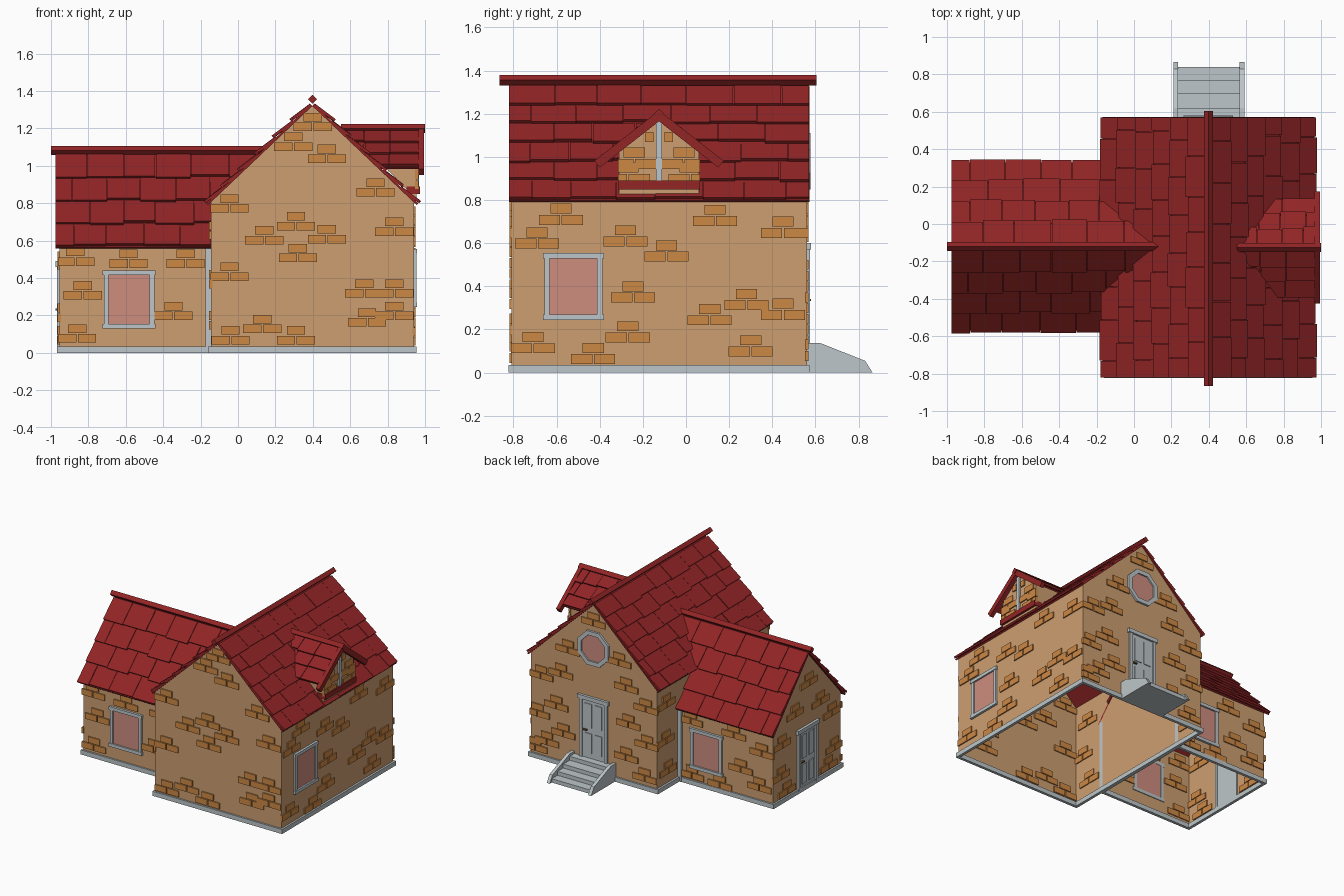
import bpy, bmesh, math, random
from mathutils import Matrix, Vector

if "Cube" in bpy.data.objects:
    bpy.data.objects.remove(bpy.data.objects["Cube"])

random.seed(4)


def mat(name, r, g, b):
    m = bpy.data.materials.new(name)
    m.diffuse_color = (r, g, b, 1)
    m.use_nodes = True
    m.node_tree.nodes["Principled BSDF"].inputs["Base Color"].default_value = m.diffuse_color
    return m


WALL = mat("plaster", 0.61, 0.345, 0.165)
BRICK = mat("brick orange", 0.61, 0.25, 0.06)
RED = mat("roof red", 0.287, 0.018, 0.019)
GREY = mat("stone grey", 0.51, 0.565, 0.585)
GLASS = mat("pink glass", 0.62, 0.27, 0.212)
BRASS = mat("dark brass", 0.16, 0.09, 0.03)


def finish(name, bm, material, recalc=True):
    if recalc:
        bmesh.ops.recalc_face_normals(bm, faces=bm.faces[:])
    me = bpy.data.meshes.new(name)
    bm.to_mesh(me)
    bm.free()
    me.materials.append(material)
    ob = bpy.data.objects.new(name, me)
    bpy.context.collection.objects.link(ob)


def frame(u, v, n, origin):
    m = Matrix((u, v, n)).transposed().to_4x4()
    m.translation = Vector(origin)
    return m


def add_box(bm, lo, hi, M=Matrix()):
    lo, hi = Vector(lo), Vector(hi)
    S = Matrix.Diagonal((*(hi - lo), 1))
    bmesh.ops.create_cube(bm, size=1, matrix=M @ Matrix.Translation((lo + hi) / 2) @ S)


def boxes(name, items, material, M=Matrix()):
    bm = bmesh.new()
    for lo, hi in items:
        add_box(bm, lo, hi, M)
    finish(name, bm, material)


def polys(name, faces, material, recalc=True):
    bm = bmesh.new()
    for f in faces:
        bm.faces.new([bm.verts.new(p) for p in f])
    bmesh.ops.remove_doubles(bm, verts=bm.verts[:], dist=1e-5)
    finish(name, bm, material, recalc)


# Wall frames: local (u along wall, height, outward)
X, Y, Z = Vector((1, 0, 0)), Vector((0, 1, 0)), Vector((0, 0, 1))
CX, X0, X1, Y0, Y1 = 0.3975, -0.145, 0.94, -0.81, 0.56      # main block
WX, CY, WH = -0.955, -0.12, 0.415                           # wing
DY, DX, DH = -0.125, 0.955, 0.185                           # dormer
FRONT, BACK = frame(X, Z, -Y, (0, Y0, 0)), frame(X, Z, Y, (0, Y1, 0))
RIGHT, LEFT = frame(Y, Z, X, (X1, 0, 0)), frame(Y, Z, -X, (X0, 0, 0))
WFRONT, WBACK = frame(X, Z, -Y, (0, CY - WH, 0)), frame(X, Z, Y, (0, CY + WH, 0))
WLEFT, DFRONT = frame(Y, Z, -X, (WX, 0, 0)), frame(Y, Z, X, (DX, 0, 0))


# Wall shells, open at the bottom
def shell(name, M, c, h, eave, apex, depth):
    prof = [(c - h, 0), (c - h, eave), (c, apex), (c + h, eave), (c + h, 0)]
    a = [M @ Vector((u, z, 0)) for u, z in prof]
    b = [M @ Vector((u, z, -depth)) for u, z in prof]
    polys(name, [a, b[::-1], [a[0], b[0], b[1], a[1]], [a[3], b[3], b[4], a[4]]], WALL)


shell("main_walls", FRONT, CX, (X1 - X0) / 2, 0.805, 1.32, Y1 - Y0)
shell("wing_walls", WLEFT, CY, WH, 0.585, 1.05, X0 - WX)
dl, dr = DY - DH, DY + DH
polys("dormer_walls", [[(DX, dl, .82), (DX, dr, .82), (DX, dr, 1.03), (DX, DY, 1.175), (DX, dl, 1.03)]]
      + [[(DX, y, .82), (DX, y, 1.03), (.75, y, 1.03)] for y in (dl, dr)], WALL)


# Plinth
def ring(x0, x1, y0, y1, t=0.022):
    return [((x0, y0, 0), (x1, y0 + t, .035)), ((x0, y1 - t, 0), (x1, y1, .035)),
            ((x0, y0, 0), (x0 + t, y1, .035)), ((x1 - t, y0, 0), (x1, y1, .035))]


boxes("main_plinth", ring(X0 - .015, X1 + .015, Y0 - .013, Y1 + .013), GREY)
boxes("wing_plinth", ring(WX - .013, X0, CY - WH - .013, CY + WH + .013), GREY)
# Posts where the wing meets the main block
boxes("joint_posts", [((-.175, y - .016, 0), (-.144, y + .016, .57))
                      for y in (CY - WH, CY + WH)], GREY)


# Brick clusters: one brick above two
def bricks(name, M, u0, u1, spots):
    items = []
    for u, z in spots:
        for du, dz in ((0, 0), (-.053, -.052), (.053, -.052)):
            a, b = max(u + du - .049, u0), min(u + du + .049, u1)
            if b - a > .02:
                items.append(((a, z + dz - .023, -.008), (b, z + dz + .023, .009)))
    boxes(name, items, BRICK, M)


bricks("front_bricks", FRONT, X0 - .008, X1 + .008, [
    (.4, 1.26), (.295, 1.155), (.475, 1.09), (-.045, .825), (.735, .91), (.835, .7), (.31, .73), (.14, .655),
    (.475, .66), (.32, .56), (-.045, .46), (.675, .37), (.835, .37), (.69, .215), (.835, .25), (.13, .18),
    (-.04, .12), (.31, .12)])
bricks("right_bricks", RIGHT, Y0 - .008, Y1 + .008, [
    (-.58, .76), (.135, .755), (.45, .7), (-.69, .65), (-.28, .66), (-.09, .59), (-.245, .4), (.28, .365),
    (.11, .295), (.45, .32), (-.27, .215), (-.71, .165), (-.43, .115), (.3, .15)])
bricks("back_bricks", BACK, X0 - .008, X1 + .008, [
    (.85, .7), (.68, .76), (.88, .4), (.72, .5), (.8, .2), (.66, .3), (.12, .8), (-.05, .68), (.1, .52),
    (-.06, .4), (.12, .26), (-.04, .14), (.4, 1.23), (.62, .96), (.18, .98), (.9, .13)])
bricks("left_bricks", LEFT, Y0 - .008, Y1 + .008, [
    (-.68, .68), (-.73, .42), (-.66, .2), (.45, .7), (.46, .42), (.43, .18)])
bricks("wing_front_bricks", WFRONT, WX - .008, -.175, [
    (-.83, .36), (-.86, .13), (-.345, .25), (-.585, .53), (-.28, .53), (-.87, .54)])
bricks("wing_back_bricks", WBACK, WX - .008, -.175, [
    (-.25, .54), (-.62, .53), (-.86, .45), (-.68, .28), (-.84, .18), (-.5, .11), (-.26, .12)])
bricks("wing_left_bricks", WLEFT, CY - WH - .008, CY + WH + .008, [
    (-.42, .52), (.19, .5), (-.14, .86), (-.28, .66), (.03, .68), (-.45, .24), (.2, .26), (-.38, .12), (.13, .12)])
bricks("dormer_bricks", DFRONT, dl - .006, dr + .006, [(-.24, 1.02), (-.01, 1.02), (-.27, .95), (.02, .95)])
boxes("dormer_upper_bricks", [((DY + s - .02, 1.07, -.008), (DY + s + .02, 1.115, .009))
                              for s in (-.045, .045)], BRICK, DFRONT)
boxes("dormer_post", [((DY - .014, .88, -.01), (DY + .014, 1.17, .014))], GREY, DFRONT)
boxes("dormer_sill", [((.9, dl - .005, .85), (.972, dr + .005, .89))], RED)


# Tiled roof slopes: local (u along ridge, v down slope, outward)
def slope_frames(ridge, out, c, apex, slope):
    a = math.atan(slope)
    for s in (-1, 1):
        d = out * (s * math.cos(a)) - Z * math.sin(a)
        n = out * (s * math.sin(a)) + Z * math.cos(a)
        yield s, frame(ridge, d, n, out * c + Z * apex), math.sin(a)


def roof(name, ridge, out, c, apex, slope, half, rows, tile_w, limits):
    length = half * math.hypot(1, slope)
    dv = length / rows
    for s, M, sin in slope_frames(ridge, out, c, apex, slope):
        bm = bmesh.new()
        for r in range(rows):
            v = r * dv
            u0, u1 = limits(apex + .035 - v * sin)
            add_box(bm, (u0, v, 0), (u1, v + dv, .012), M)
            shear = Matrix.Translation((0, v, 0))
            shear[2][1] = .015 / dv
            u = u0 + (tile_w * .5 if r % 2 else tile_w) * random.uniform(.9, 1.1)
            a = u0
            while a < u1 - .001:
                b = min(u, u1)
                if u1 - b < tile_w * .3:
                    b = u1
                drop = random.uniform(-.008, .012) if r < rows - 1 else random.uniform(-.008, .003)
                lift = random.uniform(0, .004)
                add_box(bm, (a, 0, lift), (b - .003, dv + drop, .015 + lift), M @ shear)
                a, u = b, b + tile_w * random.uniform(.88, 1.12)
        finish(f"{name}_{'minus' if s < 0 else 'plus'}_side", bm, RED)


def main_dist(z):           # horizontal distance of the main slope from its ridge
    return max(0, (1.345 - z) / .95)


roof("main_roof", Y, X, CX, 1.32, .95, .558, 6, .2, lambda z: (-.82, .573))
roof("wing_roof", X, Y, CY, 1.05, 1.12, .44, 4, .185,
     lambda z: (-.975, max(X0, CX - main_dist(z))))
roof("dormer_roof", X, Y, DY, 1.175, .78, .245, 3, .13,
     lambda z: (CX + main_dist(z), .968))
bm = bmesh.new()
for s, M, sin in slope_frames(X, Y, DY, 1.175, .78):
    add_box(bm, (.965, 0, -.008), (.995, .355, .032), M)
finish("dormer_verge_boards", bm, RED)


# Ridge caps
def cap(name, axis, start, end, c, z):
    mid, l, w = (start + end) / 2, end - start, .034
    pos = (c, mid, z) if axis == 'Y' else (mid, c, z)
    size = (w, l, w, 1) if axis == 'Y' else (l, w, w, 1)
    bm = bmesh.new()
    bmesh.ops.create_cube(bm, size=1, matrix=Matrix.Translation(pos)
                          @ Matrix.Rotation(math.pi / 4, 4, axis) @ Matrix.Diagonal(size))
    finish(name, bm, RED)


cap("main_ridge_cap", 'Y', -.865, .605, CX, 1.356)
cap("wing_ridge_cap", 'X', -1, .13, CY, 1.081)
cap("dormer_ridge_cap", 'X', .55, 1, DY, 1.199)


# Windows
def window(name, M, u, z, w=.135, h=.155, t=.025):
    boxes(name + "_glass", [((u - w + .01, z - h + .01, -.004), (u + w - .01, z + h - .01, .005))], GLASS, M)
    boxes(name + "_frame", [
        ((u - w, z - h, -.006), (u - w + t, z + h, .014)), ((u + w - t, z - h, -.006), (u + w, z + h, .014)),
        ((u - w - .007, z - h, -.006), (u + w + .007, z - h + t, .018)),
        ((u - w - .007, z + h - t, -.006), (u + w + .007, z + h, .018))], GREY, M)


window("wing_front_window", WFRONT, -.582, .285)
window("wing_back_window", WBACK, -.385, .285)
window("right_window", RIGHT, -.522, .4)


# Octagonal gable window
def oct_ring(r, n):
    return [BACK @ Vector((CX + r * math.cos(math.pi * (i + .5) / 4), .98 + r * math.sin(math.pi * (i + .5) / 4), n))
            for i in range(8)]


loops = [oct_ring(.142, -.006), oct_ring(.142, .016), oct_ring(.108, .016), oct_ring(.108, -.006)]
polys("round_window_frame", [[loops[k][i], loops[k][(i + 1) % 8], loops[(k + 1) % 4][(i + 1) % 8], loops[(k + 1) % 4][i]]
                             for k in range(4) for i in range(8)], GREY)
polys("round_window_glass", [oct_ring(.115, .005)[::-1]], GLASS, False)


# Panelled doors
def door(name, M, u, z0, z1, w=.12):
    h, t = z1 - z0, .025
    boxes(name + "_frame", [((u - w, z0, -.006), (u - w + t, z1, .014)), ((u + w - t, z0, -.006), (u + w, z1, .014)),
                            ((u - w - .012, z1 - .03, -.006), (u + w + .012, z1, .02))], GREY, M)
    boxes(name + "_leaf", [((u - w + .01, z0, -.004), (u + w - .01, z1 - .01, .005))], GREY, M)
    boxes(name + "_panels", [((u + s * .043 - .03, z0 + a * h, .004), (u + s * .043 + .03, z0 + b * h, .011))
                             for s in (-1, 1) for a, b in ((.08, .4), (.5, .88))], GREY, M)
    boxes(name + "_handle", [((u + .055, z0 + .44 * h, .004), (u + .09, z0 + .46 * h, .02))], BRASS, M)


door("back_door", BACK, CX, .12, .6)
door("wing_door", WLEFT, CY, .02, .49)

# Back steps with sloped cheeks
boxes("back_steps", [((.23, Y1, 0), (.57, y, z)) for y, z in ((.62, .12), (.7, .09), (.77, .06), (.84, .03))], GREY)
prof = [(Y1, 0), (.865, 0), (.83, .055), (.62, .138), (Y1, .138)]
for side, x in (("right", .21), ("left", .565)):
    a, b = ([(x + d, y, z) for y, z in prof] for d in (0, .026))
    polys("steps_cheek_" + side, [a, b] + [[a[i - 1], a[i], b[i], b[i - 1]] for i in range(5)], GREY)
